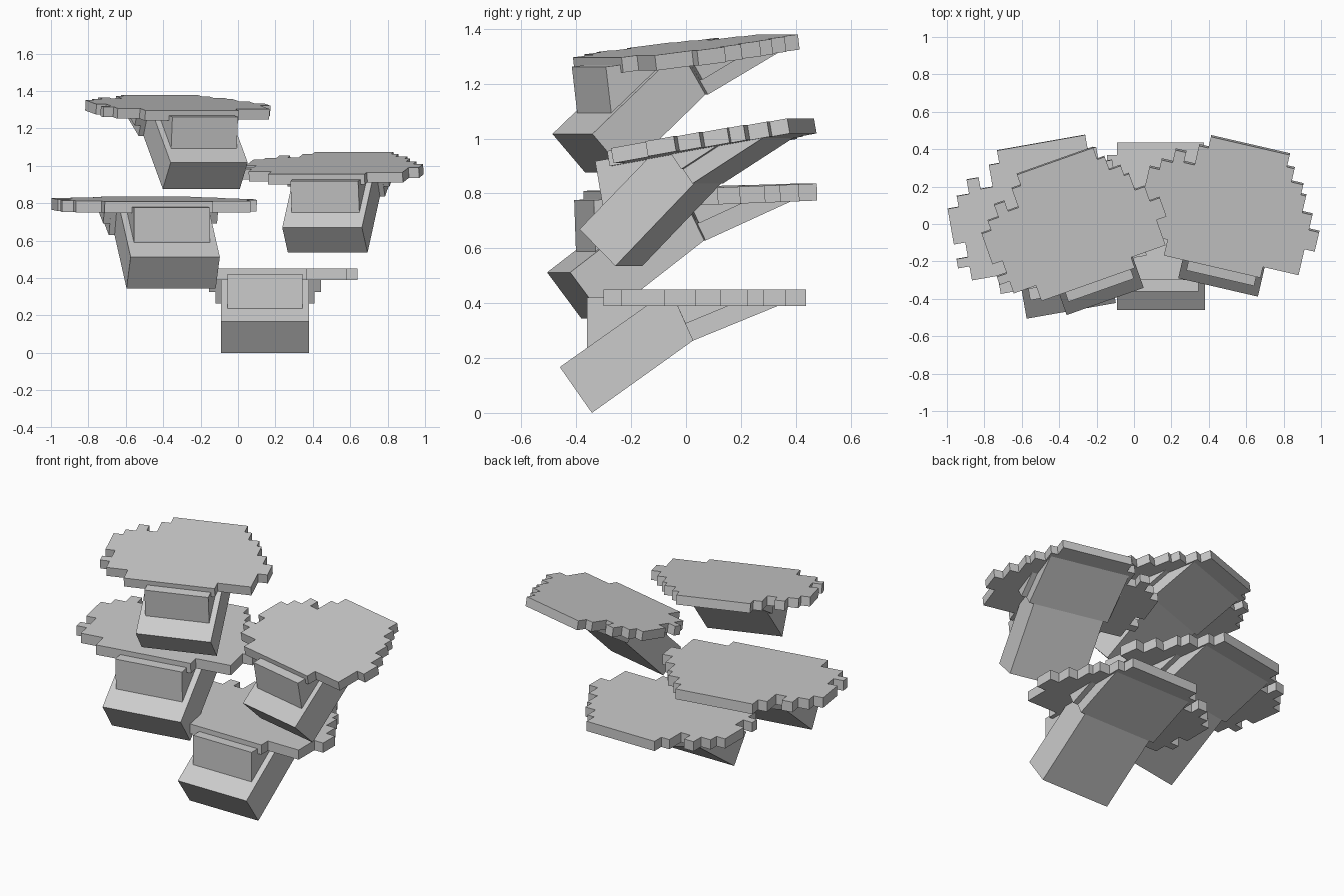
import bpy, bmesh
from math import radians
from mathutils import Matrix, Vector, Euler

if "Cube" in bpy.data.objects:
    bpy.data.objects.remove(bpy.data.objects["Cube"])

# Stepped cap outline (x, y), counter-clockwise from the front left corner
CAP = [(-.345, -.30), (.225, -.30), (.225, -.235), (.435, -.235), (.435, -.08),
       (.495, -.08), (.495, .035), (.435, .035), (.435, .125), (.375, .125),
       (.375, .225), (.345, .225), (.345, .285), (.275, .285), (.275, .365),
       (.23, .365), (.23, .437), (-.235, .437), (-.235, .37), (-.29, .37),
       (-.29, .255), (-.353, .255), (-.353, .315), (-.417, .315), (-.417, .24),
       (-.482, .24), (-.482, .183), (-.54, .183), (-.54, -.005), (-.48, -.005),
       (-.48, -.082), (-.54, -.082), (-.54, -.131), (-.48, -.131), (-.48, -.205),
       (-.345, -.205)]

# Side profiles (y, z), z measured from the cap's top face, with half widths
PARTS = {
    "stem": (.235, [(-.46, -.283), (-.343, -.45), (.025, -.187), (-.03, -.06),
                    (-.05, -.03), (-.102, -.03)]),
    "stem_shoulder": (.2, [(-.36, -.215), (-.1, -.215), (-.1, -.03), (-.36, -.03)]),
    "cap_support": (.265, [(.025, -.187), (.335, -.06), (.335, -.03), (-.045, -.03)]),
    "cap_support_step": (.3, [(-.002, -.125), (.155, -.06), (.155, -.03), (-.045, -.03)]),
}

# name, position of cap top, tilt, turn, scale
SHELVES = [
    ("bottom", (.145, 0, .45), 0, 0, 1.0),
    ("left", (-.416, -.008, .82), 2, 10, 1.03),
    ("right", (.534, .027, 1.003), 10, -13, .93),
    ("top", (-.285, -.044, 1.33), 7, 19.5, .93),
]


def prism(name, start, offset, matrix):
    """Extrude a closed outline along an offset."""
    bm = bmesh.new()
    face = bm.faces.new([bm.verts.new(p) for p in start])
    res = bmesh.ops.extrude_face_region(bm, geom=[face], use_keep_orig=True)
    new = [g for g in res["geom"] if isinstance(g, bmesh.types.BMVert)]
    bmesh.ops.translate(bm, verts=new, vec=Vector(offset))
    bmesh.ops.recalc_face_normals(bm, faces=bm.faces)
    mesh = bpy.data.meshes.new(name)
    bm.to_mesh(mesh)
    bm.free()
    ob = bpy.data.objects.new(name, mesh)
    ob.matrix_world = matrix
    bpy.context.collection.objects.link(ob)


# Four shelf mushrooms, each a jagged cap on a slanted stem
for name, pos, tilt, turn, size in SHELVES:
    m = (Matrix.Translation(pos)
         @ Euler((radians(tilt), 0, radians(turn))).to_matrix().to_4x4()
         @ Matrix.Scale(size, 4))
    prism(name + "_cap", [(x, y, -.06) for x, y in CAP], (0, 0, .06), m)
    for part, (half, profile) in PARTS.items():
        prism(f"{name}_{part}", [(-half, y, z) for y, z in profile], (2 * half, 0, 0), m)
